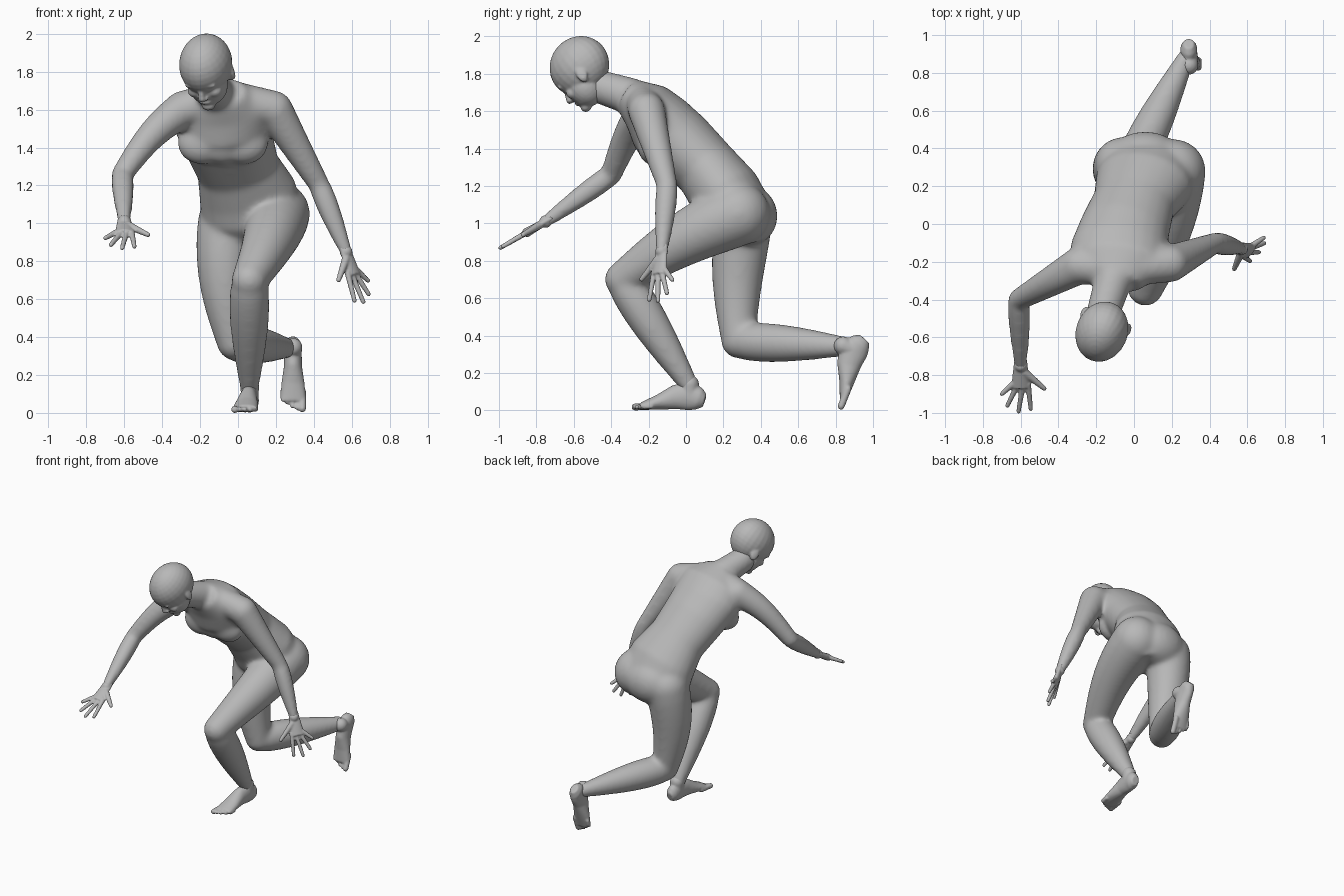
import bpy
import bmesh
import math
from mathutils import Vector, Matrix, Euler

if "Cube" in bpy.data.objects:
    bpy.data.objects.remove(bpy.data.objects["Cube"])

grey = bpy.data.materials.new("plain_grey")
grey.use_nodes = True
colour = (.48, .48, .48, 1)
grey.diffuse_color = colour
grey.node_tree.nodes["Principled BSDF"].inputs["Base Color"].default_value = colour

RIGHTWARD = Vector((1, 0, 0))
NO_BOW = Vector()
WORLD = Matrix()


def loft(bm, stations, across, place=WORLD, sides=24):
    """Closed tube of elliptical rings; a station is centre, half width, half depth."""
    centres = [Vector(station[0]) for station in stations]
    last = len(stations) - 1
    loops = []
    for i, (centre, width, depth) in enumerate(stations):
        tangent = (centres[min(i + 1, last)] - centres[max(i - 1, 0)]).normalized()
        wide = (across - tangent * across.dot(tangent)).normalized()
        deep = tangent.cross(wide)
        angles = [math.tau * k / sides for k in range(sides)]
        loops.append([bm.verts.new(place @ (centres[i] + wide * width * math.cos(angle)
                                            + deep * depth * math.sin(angle)))
                      for angle in angles])
    for lower, upper in zip(loops, loops[1:]):
        for k in range(sides):
            following = (k + 1) % sides
            bm.faces.new((lower[k], lower[following], upper[following], upper[k]))
    bm.faces.new(loops[0][::-1])
    bm.faces.new(loops[-1])


def blob(bm, centre, radii, place=WORLD, turn=(0, 0, 0)):
    matrix = place @ Matrix.LocRotScale(Vector(centre), Euler(turn), Vector(radii))
    bmesh.ops.create_uvsphere(bm, u_segments=24, v_segments=16, radius=1, matrix=matrix)


def limb(bm, start, end, thick, thin, bulge=0, bow=NO_BOW, flat=1, across=RIGHTWARD, place=WORLD):
    """Tapered tube with a muscle bulge near its start; round ones get ball ends."""
    start, end = Vector(start), Vector(end)
    stations = []
    steps = 10
    for step in range(steps + 1):
        t = step / steps
        radius = thick + (thin - thick) * t + bulge * math.sin(math.pi * t ** .7)
        centre = start.lerp(end, t) + bow * math.sin(math.pi * t)
        stations.append((centre, radius, radius * flat))
    loft(bm, stations, across, place)
    if flat == 1:
        blob(bm, start, (thick, thick, thick), place)
        blob(bm, end, (thin, thin, thin), place)


def finish(bm, name, voxel, smoothing):
    """Fuse the overlapping shells into one skin and soften the joins."""
    bmesh.ops.recalc_face_normals(bm, faces=bm.faces)
    mesh = bpy.data.meshes.new(name)
    bm.to_mesh(mesh)
    bm.free()
    mesh.materials.append(grey)
    obj = bpy.data.objects.new(name, mesh)
    bpy.context.collection.objects.link(obj)
    fuse = obj.modifiers.new("fuse", 'REMESH')
    fuse.mode = 'VOXEL'
    fuse.voxel_size = voxel
    fuse.use_smooth_shade = True
    soften = obj.modifiers.new("soften", 'SMOOTH')
    soften.factor = .5
    soften.iterations = smoothing


# Joints of the pose
right_shoulder = Vector((-.29, -.22, 1.6))
right_elbow = Vector((-.61, -.4, 1.26))
right_wrist = Vector((-.6, -.75, 1.01))
left_shoulder = Vector((.19, -.21, 1.6))
left_elbow = Vector((.43, -.1, 1.2))
left_wrist = Vector((.57, -.13, .85))
right_hip = Vector((-.06, .31, 1.02))
right_knee = Vector((-.02, .28, .37))
right_ankle = Vector((.28, .89, .34))
left_hip = Vector((.21, .28, 1.05))
left_knee = Vector((.06, -.34, .7))
left_ankle = Vector((.06, .02, .13))
neck_base = Vector((-.11, -.3, 1.68))
neck_top = Vector((-.16, -.46, 1.73))
head_centre = Vector((-.17, -.57, 1.84))

# Torso, from seat to collar
body = bmesh.new()
crotch = (.07, .29, .9)
pelvis = (.08, .28, 1.02)
belly = (.05, .21, 1.16)
waist = (0, .11, 1.29)
ribs = (-.05, -.03, 1.43)
chest = (-.08, -.14, 1.53)
collar = (-.08, -.21, 1.62)
loft(body, [(crotch, .17, .13), (pelvis, .27, .2), (belly, .26, .195), (waist, .22, .175),
            (ribs, .24, .185), (chest, .26, .185), (collar, .25, .15), (neck_base, .15, .1)],
     RIGHTWARD)
limb(body, neck_base, neck_top, .1, .09)
blob(body, (.06, .34, 1.04), (.2, .15, .16))
for side in (-1, 0, 1):
    blob(body, (-.08 + side * .11, -.18, 1.42), (.13, .08, .11))
for shoulder in (left_shoulder, right_shoulder):
    limb(body, (-.06, -.24, 1.67), shoulder, .09, .1)

# Arms
limb(body, right_shoulder, right_elbow, .1, .058, bow=Vector((0, 0, .04)))
limb(body, left_shoulder, left_elbow, .1, .056)
for elbow, wrist in ((right_elbow, right_wrist), (left_elbow, left_wrist)):
    limb(body, elbow, wrist, .056, .034, bulge=.01)

# Legs: the left knee is raised, the right one kneels
limb(body, left_hip, left_knee, .17, .095, bulge=.01, bow=Vector((.03, 0, .03)))
limb(body, left_knee, left_ankle, .09, .05, bulge=.028)
limb(body, right_hip, right_knee, .15, .092, bulge=.015, bow=Vector((-.03, -.02, 0)))
limb(body, right_knee, right_ankle, .092, .046, bulge=.026)
finish(body, "body", .013, 20)


# Feet, toes toward local -y with the big toe at local -x
def foot(name, place):
    bm = bmesh.new()
    heel_back, heel, arch = (0, .1, .05), (0, .07, .06), (0, .02, .08)
    instep, ball, toe_line = (0, -.06, .07), (0, -.15, .043), (0, -.24, .022)
    loft(bm, [(heel_back, .028, .035), (heel, .044, .06), (arch, .046, .08),
              (instep, .048, .065), (ball, .062, .04), (toe_line, .067, .02)],
         RIGHTWARD, place)
    limb(bm, (0, .02, .14), (0, .02, .07), .05, .045, place=place)
    for toe in range(5):
        x = -.05 + toe * .026
        radius = .013 if toe else .019
        tip = -.28 + toe * toe * .004
        limb(bm, (x, -.18, .022), (x, tip, .018), radius, radius, place=place)
    finish(bm, name, .007, 5)


foot("left_foot", Matrix.Translation((.06, 0, 0)) @ Matrix.Rotation(-.1, 4, 'Z'))
foot("right_foot", Matrix.Translation((.29, .96, .27)) @ Matrix.Rotation(1.15, 4, 'X')
     @ Matrix.Scale(-1, 4, RIGHTWARD))


# Hands, with fingers fanned out from the wrist
def hand(name, wrist, forward, across):
    bm = bmesh.new()
    forward = forward.normalized()
    across = (across - forward * across.dot(forward)).normalized()
    knuckles = wrist + forward * .13
    limb(bm, wrist - forward * .04, knuckles, .034, .05, flat=.5, across=across)
    blob(bm, wrist, (.034, .034, .034))
    for finger, length in enumerate((.27, .28, .255, .2)):
        angle = -.2 + finger * .24
        tip = wrist + (forward * math.cos(angle) + across * math.sin(angle)) * length
        base = knuckles + across * (finger - 1.5) * .026 - forward * .02
        limb(bm, base, tip, .016, .012)
    thumb_root = wrist + forward * .04 - across * .02
    thumb_tip = wrist + forward * .14 - across * .125
    limb(bm, thumb_root, thumb_tip, .022, .013)
    finish(bm, name, .006, 3)


hand("right_hand", right_wrist, Vector((0, -.86, -.5)), -RIGHTWARD)
hand("left_hand", left_wrist, Vector((.3, -.1, -.95)), Vector((.6, .75, .25)))

# Head, bowed forward and turned to the right; the face looks toward local -y
head = bmesh.new()
pose = Matrix.LocRotScale(head_centre, Euler((.73, 0, -.38)), None)
skull, face, jaw, chin = (0, 0, 0), (0, -.05, -.1), (0, -.055, -.15), (0, -.115, -.188)
blob(head, skull, (.137, .168, .157), pose)
blob(head, face, (.105, .098, .115), pose)
blob(head, jaw, (.085, .085, .055), pose)
blob(head, chin, (.038, .03, .026), pose)
bridge, nose_tip, mouth = (0, -.14, -.04), (0, -.165, -.1), (0, -.138, -.145)
limb(head, bridge, nose_tip, .013, .018, place=pose)
blob(head, mouth, (.034, .014, .015), pose)
for side in (-1, 1):
    brow, eyelid = (side * .045, -.135, -.03), (side * .042, -.13, -.06)
    cheek, nostril = (side * .055, -.105, -.095), (side * .016, -.155, -.108)
    ear, ear_root = (side * .125, .02, -.07), (side * .115, .01, -.09)
    blob(head, brow, (.042, .018, .015), pose)
    blob(head, eyelid, (.02, .014, .011), pose)
    blob(head, cheek, (.04, .036, .034), pose)
    blob(head, nostril, (.013, .014, .011), pose)
    blob(head, ear, (.013, .03, .045), pose, turn=(-.25, 0, side * .4))
    blob(head, ear_root, (.022, .02, .03), pose)
finish(head, "head", .007, 5)
